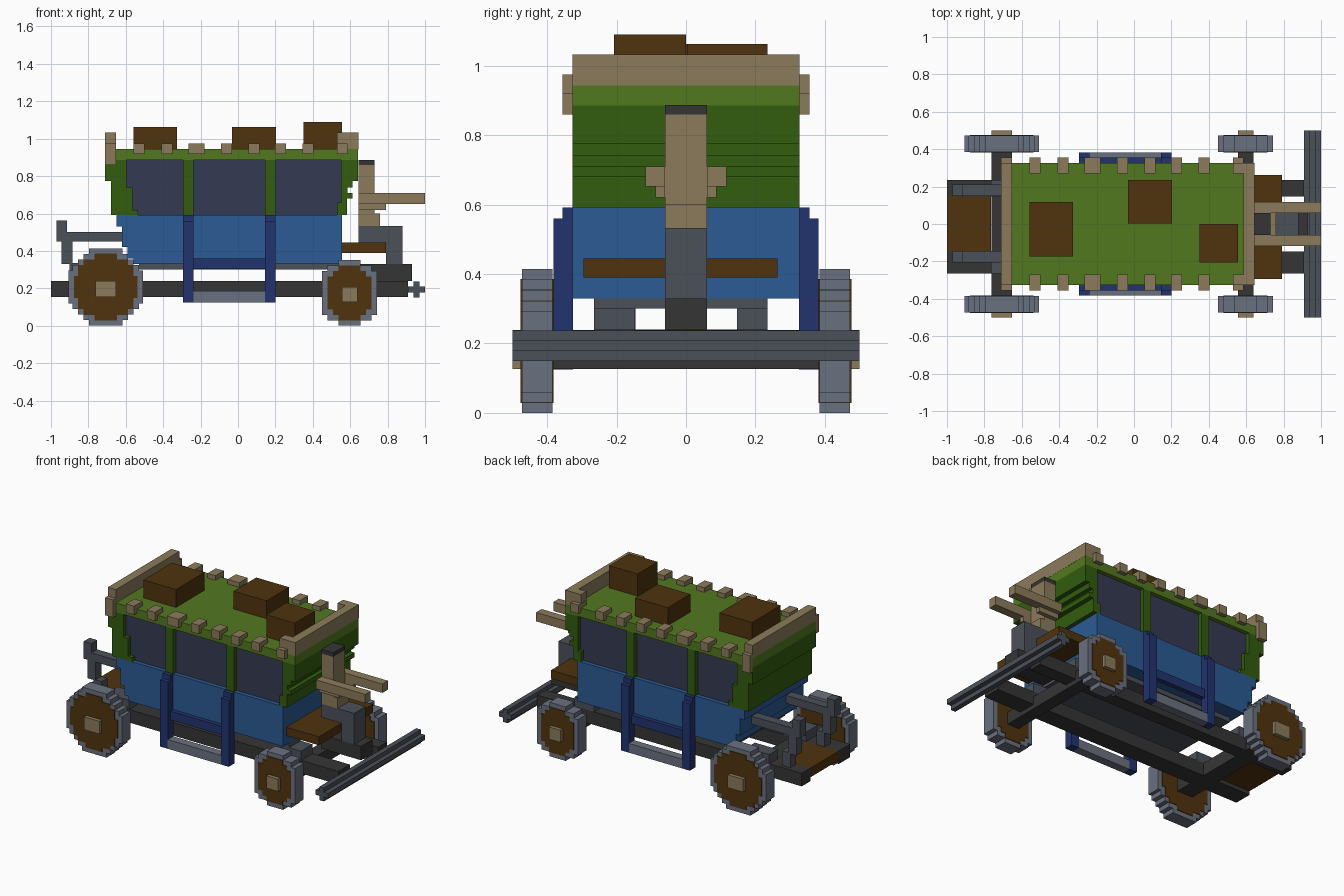
import bpy, bmesh, math

cube = bpy.data.objects.get("Cube")
if cube:
    bpy.data.objects.remove(cube, do_unlink=True)


def material(name, code):
    lin = []
    for i in (0, 2, 4):
        c = int(code[i:i + 2], 16) / 255
        lin.append(c / 12.92 if c <= 0.04045 else ((c + 0.055) / 1.055) ** 2.4)
    m = bpy.data.materials.new(name)
    m.use_nodes = True
    m.diffuse_color = (*lin, 1)
    m.node_tree.nodes["Principled BSDF"].inputs["Base Color"].default_value = (*lin, 1)
    return m


BROWN = material("brown wood", "50330E")
TAN = material("tan wood", "8B7B5B")
LIME = material("roof green", "52791F")
GREEN = material("dark green", "325D0E")
BLUE = material("body blue", "2B5B93")
NAVY = material("navy blue", "22336F")
GLASS = material("window dark", "353A52")
BLACK = material("charcoal", "353535")
STEEL = material("steel grey", "4B5059")
SILVER = material("light grey", "6A717F")


def finish(name, bm, mat):
    bmesh.ops.recalc_face_normals(bm, faces=bm.faces[:])
    mesh = bpy.data.meshes.new(name)
    bm.to_mesh(mesh)
    bm.free()
    mesh.materials.append(mat)
    obj = bpy.data.objects.new(name, mesh)
    bpy.context.collection.objects.link(obj)
    return obj


def prism(name, mat, points, y0, y1):
    """Side outline in x and z, extruded across the coach."""
    bm = bmesh.new()
    face = bm.faces.new([bm.verts.new((x, y0, z)) for x, z in points])
    new = bmesh.ops.extrude_face_region(bm, geom=[face])["geom"]
    verts = [v for v in new if isinstance(v, bmesh.types.BMVert)]
    bmesh.ops.translate(bm, verts=verts, vec=(0, y1 - y0, 0))
    return finish(name, bm, mat)


def box(name, mat, x0, x1, y0, y1, z0, z1):
    return prism(name, mat, [(x0, z0), (x1, z0), (x1, z1), (x0, z1)], y0, y1)


def pair(name, mat, x0, x1, y0, y1, z0, z1):
    """The same box on both sides of the coach."""
    box("left_" + name, mat, x0, x1, y0, y1, z0, z1)
    box("right_" + name, mat, x0, x1, -y1, -y0, z0, z1)


def stepped_disc(cx, cz, rx, rz, rows):
    """Blocky round outline made of equal rows."""
    h = 2 * rz / rows
    right = []
    for i in range(rows):
        z = -rz + h * i
        mid = (z + h / 2) / rz
        w = rx * min(1, math.sqrt(1 - mid * mid) * 1.04)
        w = max(h, round(w / h) * h)
        w = min(w, rx)
        right += [(w, z), (w, z + h)]
    left = [(-x, z) for x, z in reversed(right)]
    return [(cx + x, cz + z) for x, z in right + left]


# Wheels, hubs and axles
for end, cx, cz, rx, rz, rows, hx, hz in (
        ("rear", -.707, .207, .2, .207, 14, .056, .042),
        ("front", .597, .176, .16, .176, 12, .042, .04)):
    hub_z = cz - .01
    for side, s in (("left", 1), ("right", -1)):
        prism(f"{side}_{end}_wheel_rim", SILVER,
              stepped_disc(cx, cz, rx, rz, rows), s * .385, s * .472)
        prism(f"{side}_{end}_wheel_disc", BROWN,
              stepped_disc(cx, cz, rx - .029, rz - .029, rows - 2), s * .381, s * .476)
        box(f"{side}_{end}_hub", TAN, cx - hx, cx + hx, s * .47, s * .5,
            hub_z - hz, hub_z + hz)
    box(f"{end}_axle", BLACK, cx - hx, cx + hx, -.47, .47, hub_z - hz, hub_z + hz)

# Chassis rails, bolsters and floor plate
for side, y0, y1 in (("left", .147, .235), ("right", -.265, -.147)):
    box(f"{side}_rail", BLACK, -1, .91, y0, y1, .155, .24)
    box(f"{side}_front_bolster", STEEL, .5, .64, y0, y1, .24, .3)
    box(f"{side}_rear_bolster", STEEL, -.765, -.6, y0, y1, .24, .3)
box("floor_plate", STEEL, -.53, .555, -.265, .235, .3, .33)
box("rear_platform", BROWN, -1, -.765, -.147, .147, .18, .24)

# Front pole, hitch bar and footrest
box("centre_pole", BLACK, .64, .93, -.06, .06, .24, .33)
box("hitch_bar", STEEL, .91, 1, -.5, .5, .178, .21)
box("hitch_bar_web", STEEL, .937, .97, -.5, .5, .15, .237)

# Rear luggage springs
for side, y0, y1 in (("left", .15, .21), ("right", -.205, -.145)):
    box(f"{side}_spring_arm", STEEL, -.97, -.62, y0, y1, .45, .502)
    box(f"{side}_spring_tip", STEEL, -.97, -.915, y0, y1, .502, .563)
    box(f"{side}_spring_post", STEEL, -.943, -.885, y0, y1, .33, .45)
    box(f"{side}_spring_foot", STEEL, -.9, -.84, y0, y1, .24, .335)

# Lower body
prism("lower_body", BLUE,
      [(-.56, .33), (.555, .33), (.555, .592), (-.65, .592), (-.65, .53),
       (-.62, .53), (-.62, .42), (-.59, .42), (-.59, .36), (-.56, .36)], -.327, .327)

# Cabin with recessed windows, stepped end walls and pillars
box("window_core", GLASS, -.62, .56, -.3, .3, .592, .885)
prism("rear_wall", GREEN,
      [(-.68, .592), (-.535, .592), (-.535, .62), (-.565, .62), (-.565, .74),
       (-.597, .74), (-.597, .885), (-.71, .885), (-.71, .775), (-.68, .775)],
      -.327, .327)
prism("front_wall", GREEN,
      [(.53, .592), (.582, .592), (.582, .68), (.612, .68), (.612, .71),
       (.585, .71), (.585, .74), (.612, .74), (.612, .775), (.642, .775),
       (.642, .885), (.55, .885), (.55, .66), (.53, .66)], -.327, .327)
for place, x in (("rear", -.295), ("front", .145)):
    pair(f"{place}_door_pillar", GREEN, x, x + .056, .295, .327, .592, .885)
    pair(f"{place}_step_post", NAVY, x, x + .056, .325, .355, .125, .592)
    pair(f"{place}_step_post_outer", NAVY, x, x + .056, .355, .382, .125, .56)
pair("step_crossbar", NAVY, -.24, .145, .325, .355, .303, .36)
pair("step_tread", SILVER, -.24, .145, .327, .382, .125, .185)

# Roof, end boards and roof blocks
box("roof", LIME, -.655, .642, -.327, .327, .885, .945)
box("rear_roof_edge", LIME, -.71, -.655, -.327, .327, .885, .945)
box("rear_roof_board", TAN, -.71, -.652, -.327, .327, .943, 1.032)
box("front_roof_board", TAN, .585, .643, -.327, .327, .943, 1.032)
pair("rear_board_cap", TAN, -.71, -.652, .327, .355, .86, .975)
pair("front_board_corner", TAN, .53, .585, .27, .327, .943, 1.032)
centres = [-.53, -.38, -.222, -.062, .085, .228, .375, .557]
for i, x in enumerate(centres):
    half = .042 if i == 2 else .029
    pair(f"roof_block_{i + 1}", TAN, x - half, x + half, .27, .355, .918, .975)

# Luggage
box("rear_trunk", BROWN, -.56, -.325, -.175, .118, .945, 1.062)
box("middle_trunk", BROWN, -.033, .204, .003, .235, .945, 1.062)
box("front_trunk", BROWN, .35, .555, -.207, 0, .945, 1.09)

# Bench and driver
box("bench", BROWN, .55, .79, -.295, .263, .39, .445)
box("driver_thighs", STEEL, .645, .88, -.06, .06, .445, .532)
box("driver_shins", STEEL, .79, .88, -.06, .06, .33, .445)
box("driver_body", TAN, .645, .73, -.06, .06, .532, .86)
box("driver_belt", TAN, .73, .76, -.06, .06, .532, .6)
box("driver_hat", BLACK, .645, .73, -.06, .06, .86, .887)
pair("driver_arm", TAN, .645, 1, .06, .117, .652, .71)
pair("driver_elbow", TAN, .645, .79, .06, .088, .62, .652)
